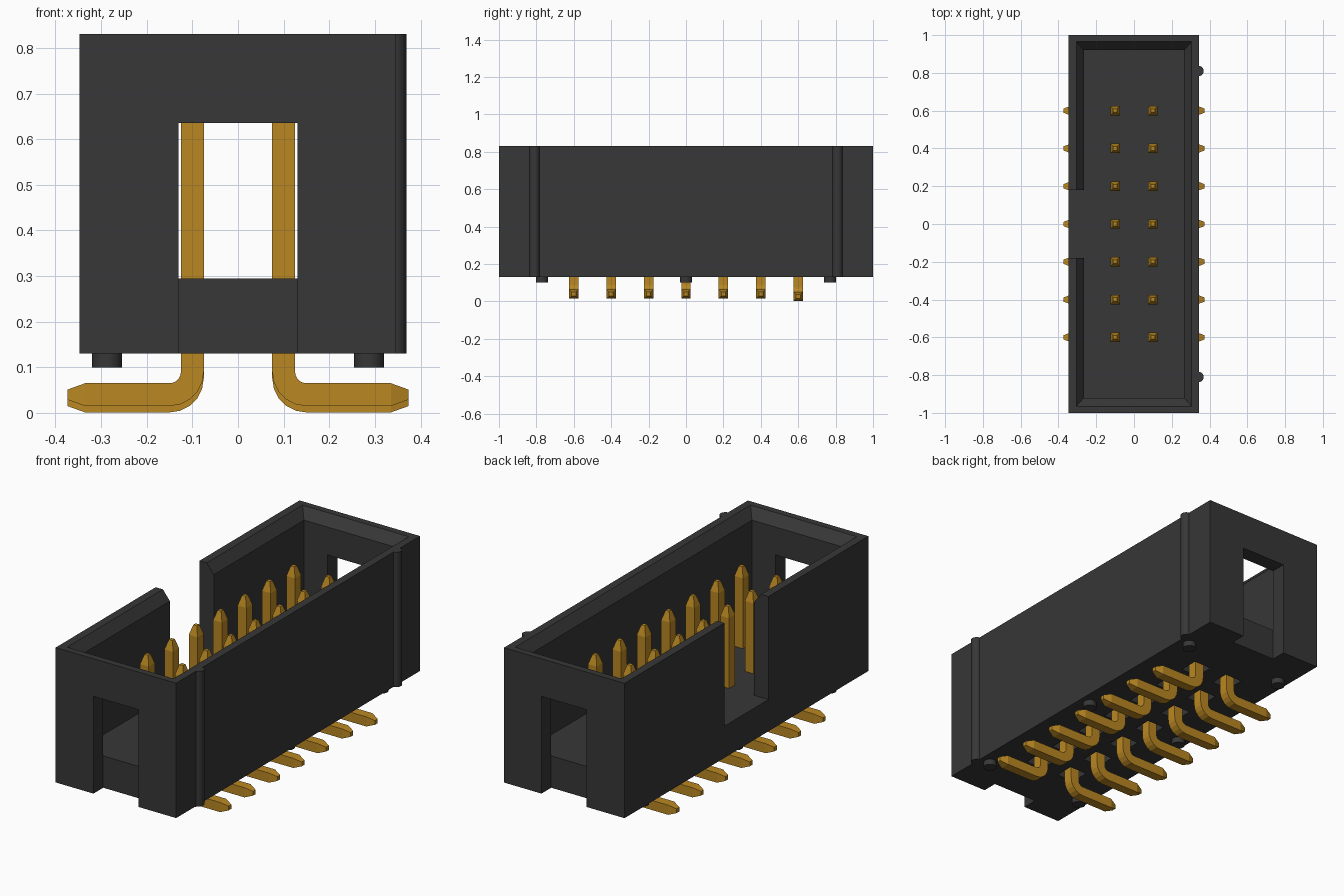
import bpy, bmesh, math
from mathutils import Vector

cube = bpy.data.objects.get("Cube")
if cube:
    bpy.data.objects.remove(cube, do_unlink=True)


def material(name, rgb):
    m = bpy.data.materials.new(name)
    m.use_nodes = True
    m.diffuse_color = (*rgb, 1)
    m.node_tree.nodes["Principled BSDF"].inputs["Base Color"].default_value = (*rgb, 1)
    return m


BLACK = material("black plastic", (0.038, 0.038, 0.038))
GOLD = material("gold pin", (0.49, 0.245, 0.016))


def finish(bm, name, mat):
    bmesh.ops.recalc_face_normals(bm, faces=bm.faces)
    mesh = bpy.data.meshes.new(name)
    bm.to_mesh(mesh)
    bm.free()
    mesh.materials.append(mat)
    obj = bpy.data.objects.new(name, mesh)
    bpy.context.collection.objects.link(obj)
    return obj


def loft(name, rings, mat):
    """Skin a closed solid through a list of four-point rings."""
    bm = bmesh.new()
    loops = [[bm.verts.new(p) for p in ring] for ring in rings]
    for a, b in zip(loops, loops[1:]):
        for i in range(4):
            j = (i + 1) % 4
            bm.faces.new((a[i], a[j], b[j], b[i]))
    bm.faces.new(loops[0])
    bm.faces.new(loops[-1])
    return finish(bm, name, mat)


def rect(x0, x1, y0, y1, z):
    return [(x0, y0, z), (x1, y0, z), (x1, y1, z), (x0, y1, z)]


def box(name, x0, x1, y0, y1, z0, z1):
    return loft(name, [rect(x0, x1, y0, y1, z) for z in (z0, z1)], BLACK)


def post(name, x, y, r, z0, z1):
    bm = bmesh.new()
    bmesh.ops.create_cone(bm, cap_ends=True, segments=16, radius1=r, radius2=r, depth=z1 - z0)
    bmesh.ops.translate(bm, verts=bm.verts, vec=(x, y, (z0 + z1) / 2))
    obj = finish(bm, name, BLACK)
    for p in obj.data.polygons:
        p.use_smooth = abs(p.normal.z) < 0.5
    for e in obj.data.edges:
        a, b = (obj.data.vertices[i].co for i in e.vertices)
        e.use_edge_sharp = abs(a.z - b.z) < 0.001
    return obj


BASE, FLOOR, TOP = 0.13, 0.295, 0.83
PIN_X = 0.1
ROWS = [(i - 3) * 0.2 for i in range(7)]

# Housing shell with its cutters
housing = box("housing", -0.347, 0.345, -1, 1, BASE, TOP)
cutters = [loft("cavity_cutter", [rect(-x, x, -y, y, z) for x, y, z in (
    (0.265, 0.92, FLOOR), (0.265, 0.92, 0.78), (0.305, 0.965, TOP), (0.305, 0.965, 0.9))], BLACK)]
cutters.append(box("key_notch_cutter", -0.5, -0.25, -0.18, 0.18, FLOOR, 1))
for s in (-1, 1):
    y0, y1 = sorted((s * 0.92, s * 1.1))
    cutters.append(box("end_window_cutter", -0.13, 0.13, y0, y1, 0, 0.635))
    for y in ROWS:
        cutters.append(box("pin_pocket_cutter", s * PIN_X - 0.05, s * PIN_X + 0.05,
                           y - 0.05, y + 0.05, 0, BASE + 0.04))
for c in cutters:
    mod = housing.modifiers.new(c.name, "BOOLEAN")
    mod.operation, mod.solver, mod.object = "DIFFERENCE", "EXACT", c
    c.hide_render = True

# Bake the cuts, then drop the cutters
bpy.context.view_layer.update()
cut = bpy.data.meshes.new_from_object(housing.evaluated_get(bpy.context.evaluated_depsgraph_get()))
housing.modifiers.clear()
housing.data = cut
for c in cutters:
    bpy.data.objects.remove(c, do_unlink=True)

# Side ribs and standoff feet
for y in (-0.81, 0.81):
    post("side_rib", 0.341, y, 0.028, BASE, TOP)
for x in (-0.287, 0.287):
    for y in (-0.77, 0, 0.77):
        post("standoff_foot", x, y, 0.033, 0.1, BASE + 0.02)


def pin(side, y, zc):
    """Bent square pin: pointed top, rounded elbow, pointed tail."""
    bend = 0.05
    path = [(PIN_X, 0.71, 0.01, 0), (PIN_X, 0.66, 0.025, 0)]
    for i in range(6):
        a = math.radians(18 * i)
        path.append((PIN_X + bend - bend * math.cos(a),
                     zc + bend - bend * math.sin(a), 0.025, a))
    path += [(0.335, zc, 0.025, math.pi / 2), (0.374, zc, 0.011, math.pi / 2)]
    rings = []
    for x, z, h, a in path:
        c = Vector((x, y, z))
        n = Vector((math.cos(a), 0, math.sin(a))) * h
        w = Vector((0, h, 0))
        ring = [c + n + w, c + n - w, c - n - w, c - n + w]
        rings.append([(side * p.x, p.y, p.z) for p in ring])
    loft("pin", rings, GOLD)


# Two rows of pins, the rearmost pair seated slightly lower
for side in (-1, 1):
    for y in ROWS:
        pin(side, y, 0.026 if y > 0.5 else 0.04)
